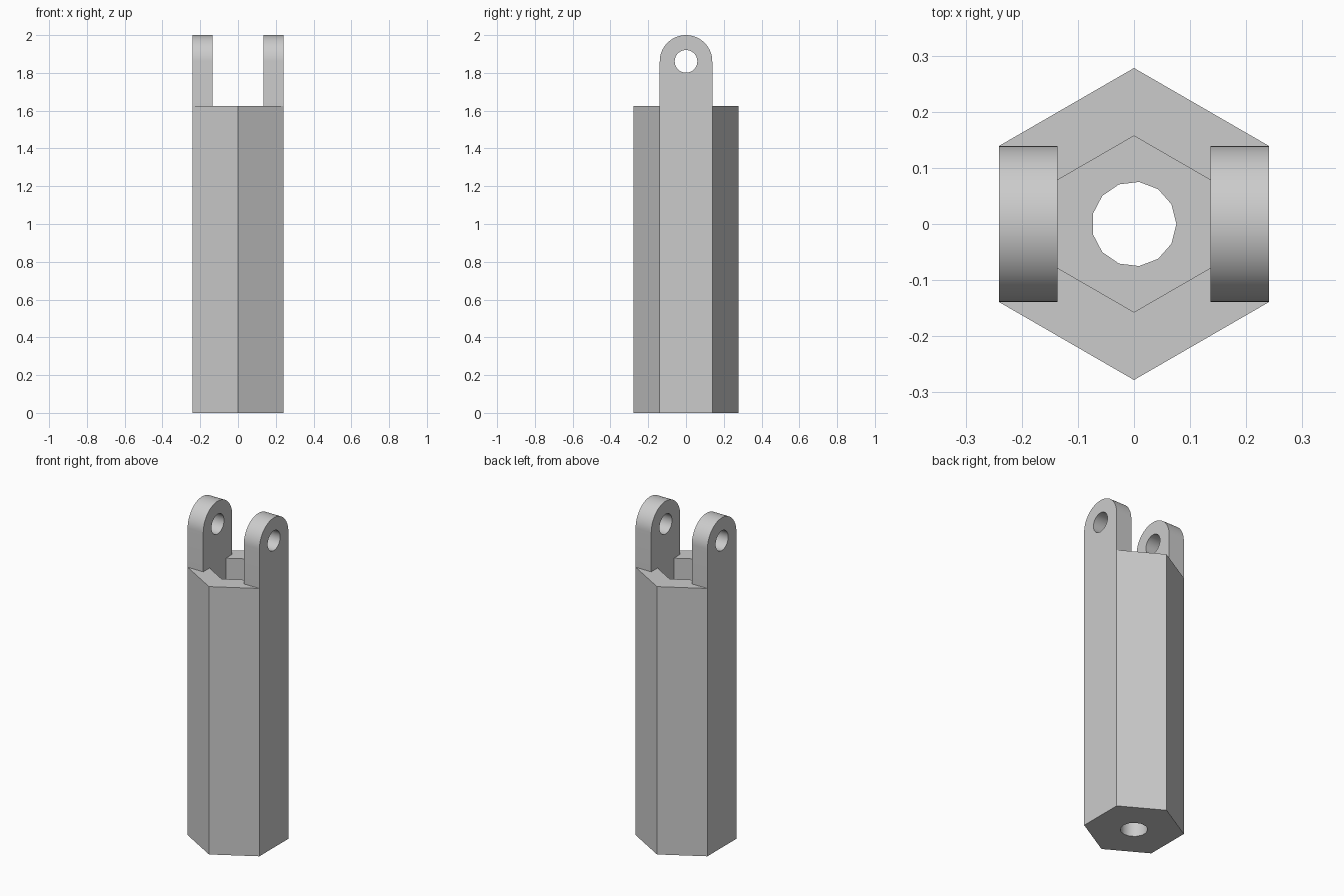
import bpy
import bmesh
from math import cos, sin, pi
from mathutils import Matrix

if "Cube" in bpy.data.objects:
    bpy.data.objects.remove(bpy.data.objects["Cube"], do_unlink=True)

HEIGHT = 2.0
BODY_TOP = 1.624
OUTER_R = 0.278           # corner radius of the hexagonal body
SOCKET_R = 0.157          # corner radius of the hexagonal socket
FLOOR = 0.11
BORE_R = 0.0755
APOTHEM = cos(pi / 6)
LUG_R = OUTER_R / 2       # lug is as wide as one body face
EYE_Z = HEIGHT - LUG_R
EYE_R = 0.06

grey = bpy.data.materials.new("plain grey")
grey.use_nodes = True
COLOUR = (0.6, 0.6, 0.6, 1.0)
grey.diffuse_color = COLOUR
grey.node_tree.nodes["Principled BSDF"].inputs["Base Color"].default_value = COLOUR


def ring(radius, sides, turn=0.0):
    return [(radius * cos(turn + 2 * pi * i / sides),
             radius * sin(turn + 2 * pi * i / sides)) for i in range(sides)]


def prism(name, outline, low, high, along_x=False):
    """Extrude an outline along z, or a (y, z) outline along x."""
    bm = bmesh.new()
    face = bm.faces.new([bm.verts.new((a, b, low)) for a, b in outline])
    grown = bmesh.ops.extrude_face_region(bm, geom=[face])["geom"]
    top = [v for v in grown if isinstance(v, bmesh.types.BMVert)]
    bmesh.ops.translate(bm, verts=top, vec=(0, 0, high - low))
    if along_x:
        bm.transform(Matrix(((0, 0, 1, 0), (1, 0, 0, 0), (0, 1, 0, 0), (0, 0, 0, 1))))
    bmesh.ops.recalc_face_normals(bm, faces=bm.faces)
    mesh = bpy.data.meshes.new(name)
    bm.to_mesh(mesh)
    bm.free()
    mesh.materials.append(grey)
    obj = bpy.data.objects.new(name, mesh)
    bpy.context.collection.objects.link(obj)
    return obj


def combine(target, tool, operation):
    """Apply a boolean and discard the tool."""
    mod = target.modifiers.new(operation.lower(), "BOOLEAN")
    mod.operation = operation
    mod.solver = "EXACT"
    mod.object = tool
    bpy.context.view_layer.objects.active = target
    bpy.ops.object.modifier_apply(modifier=mod.name)
    bpy.data.objects.remove(tool, do_unlink=True)


# Hexagonal body with a deep hexagonal socket and a bore through its floor
body = prism("clevis_body", ring(OUTER_R, 6, pi / 2), 0, BODY_TOP)
combine(body, prism("socket_cutter", ring(SOCKET_R, 6, pi / 2), FLOOR, HEIGHT), "DIFFERENCE")
combine(body, prism("bore_cutter", ring(BORE_R, 13), -0.1, FLOOR + 0.1), "DIFFERENCE")

# Two round-topped lugs flush with the side faces
arch = [(LUG_R * cos(pi * i / 32), EYE_Z + LUG_R * sin(pi * i / 32)) for i in range(33)]
lug_outline = [(-LUG_R, BODY_TOP), (LUG_R, BODY_TOP)] + arch
inner, outer = SOCKET_R * APOTHEM, OUTER_R * APOTHEM
for low, high in ((inner, outer), (-outer, -inner)):
    combine(body, prism("lug", lug_outline, low, high, along_x=True), "UNION")

# Pin hole through both lugs
eye = [(y, EYE_Z + z) for y, z in ring(EYE_R, 32)]
combine(body, prism("pin_cutter", eye, -0.5, 0.5, along_x=True), "DIFFERENCE")

# Merge flat regions, then smooth only the round surfaces
bm = bmesh.new()
bm.from_mesh(body.data)
bmesh.ops.remove_doubles(bm, verts=bm.verts, dist=0.0001)
bmesh.ops.dissolve_limit(bm, angle_limit=0.01, verts=bm.verts, edges=bm.edges)
bm.to_mesh(body.data)
bm.free()

bpy.ops.object.select_all(action="DESELECT")
body.select_set(True)
bpy.context.view_layer.objects.active = body
bpy.ops.object.shade_smooth_by_angle(angle=pi / 6)
